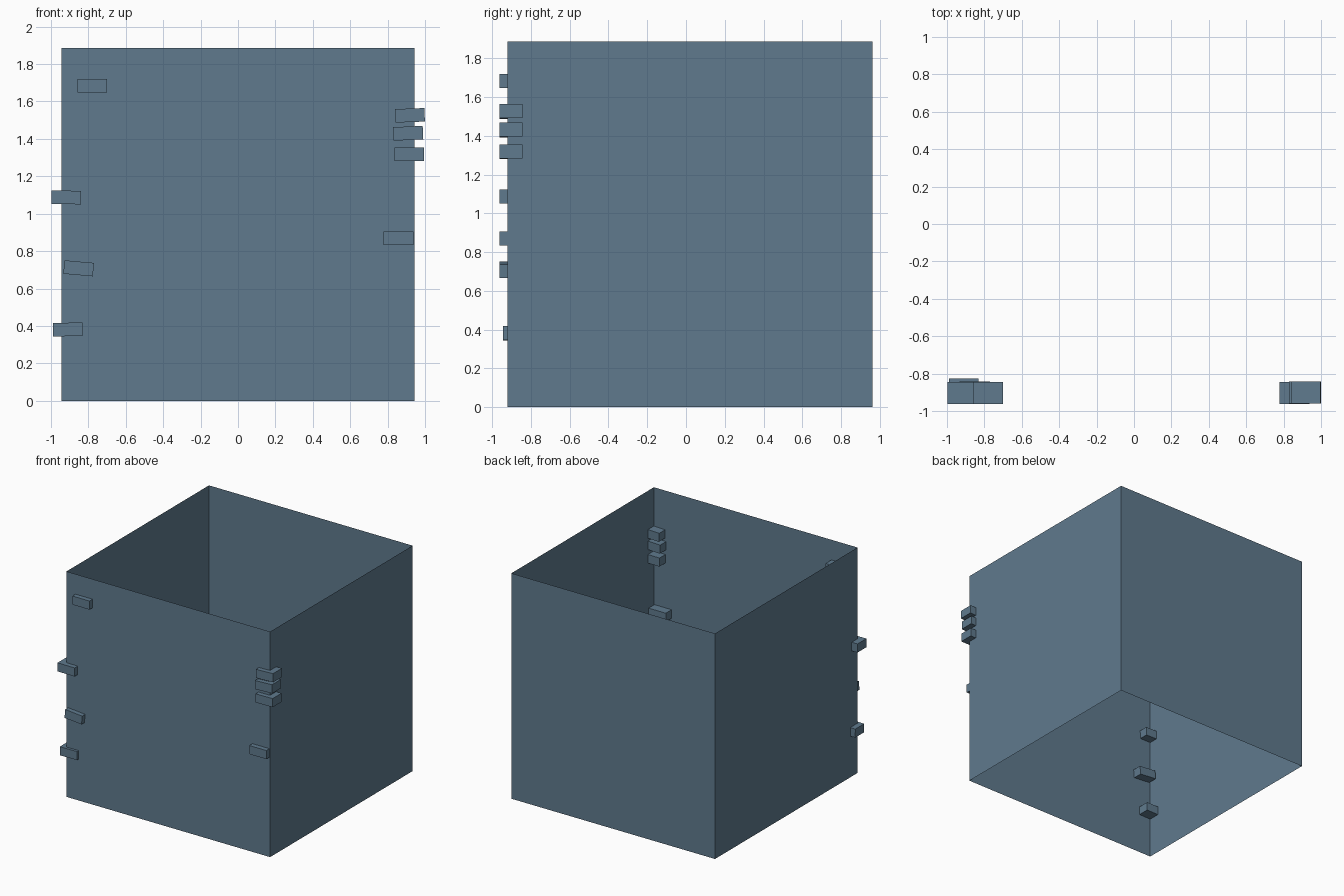
import bpy, bmesh, math
from mathutils import Matrix, Vector

if "Cube" in bpy.data.objects:
    bpy.data.objects.remove(bpy.data.objects["Cube"])

slate = bpy.data.materials.new("slate blue")
slate.diffuse_color = (0.115, 0.195, 0.27, 1)
slate.use_nodes = True
slate.node_tree.nodes["Principled BSDF"].inputs["Base Color"].default_value = slate.diffuse_color


def finish(name, bm):
    mesh = bpy.data.meshes.new(name)
    bm.to_mesh(mesh)
    bm.free()
    mesh.materials.append(slate)
    obj = bpy.data.objects.new(name, mesh)
    bpy.context.collection.objects.link(obj)
    return obj


# Walls: thin-sheet square shell, open at top and bottom
X, Y0, Y1, H = 0.943, -0.922, 0.963, 1.887
bm = bmesh.new()
bmesh.ops.create_cube(bm, size=1, matrix=Matrix.Translation((0, (Y0 + Y1) / 2, H / 2))
                      @ Matrix.Diagonal((2 * X, Y1 - Y0, H, 1)))
caps = [f for f in bm.faces if abs(f.normal.z) > 0.5]
bmesh.ops.delete(bm, geom=caps, context='FACES_ONLY')
finish("walls", bm)

# Loose bricks set through the front wall: x, y, z, tilt in degrees
bricks = [
    (-0.780, -0.904, 1.683, 0), (-0.918, -0.904, 1.087, 0.5),
    (-0.852, -0.902, 0.708, 5), (-0.910, -0.885, 0.381, -0.5),
    (0.919, -0.902, 1.526, -2), (0.910, -0.902, 1.430, -2.5),
    (0.915, -0.902, 1.318, -0.7), (0.858, -0.904, 0.870, 0),
]
for i, (x, y, z, tilt) in enumerate(bricks):
    bm = bmesh.new()
    bmesh.ops.create_cube(bm, size=1, matrix=Matrix.Translation((x, y, z))
                          @ Matrix.Rotation(math.radians(tilt), 4, 'Y')
                          @ Matrix.Diagonal((0.158, 0.118, 0.072, 1)))
    finish(f"brick_{i + 1}", bm)
